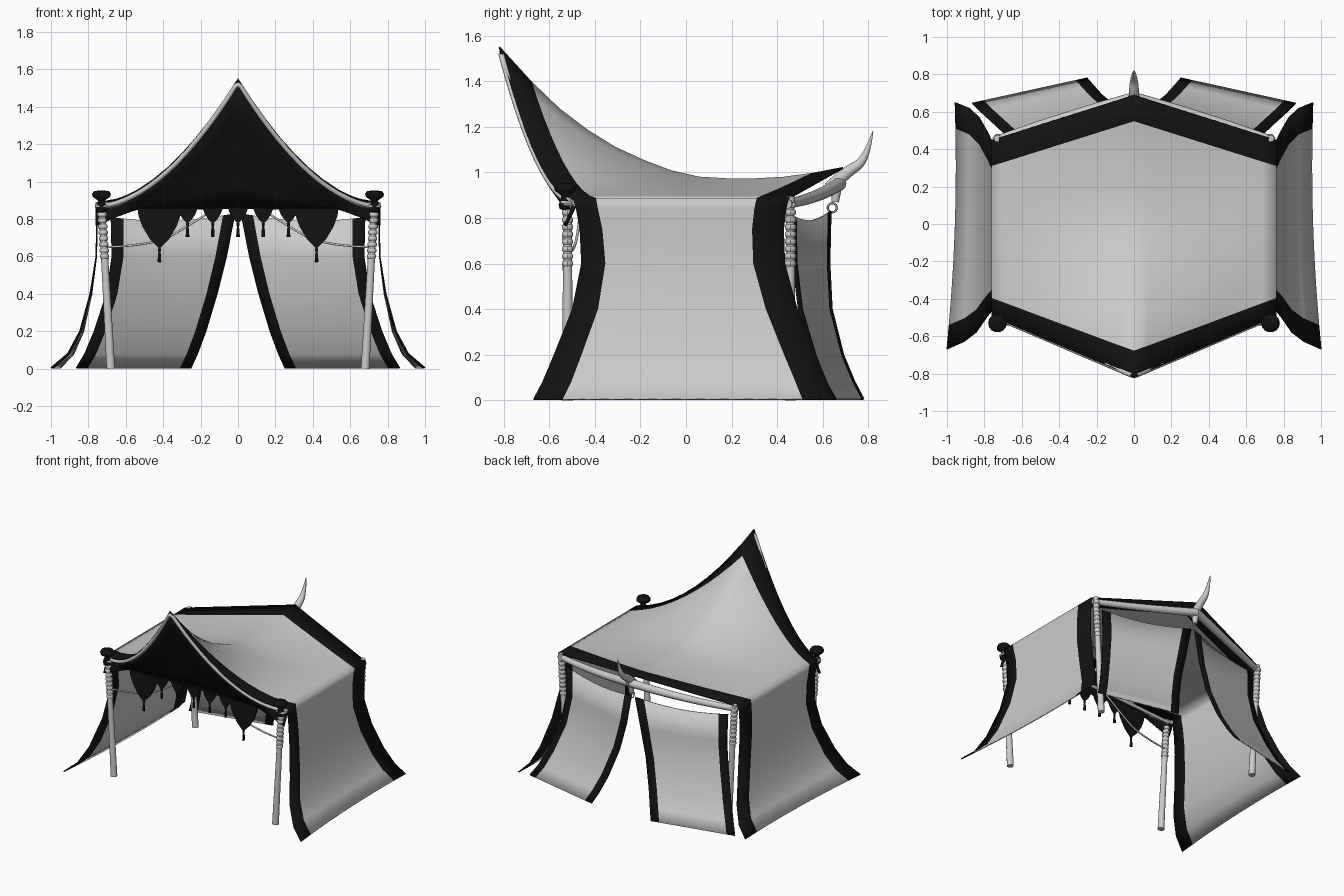
import bpy, math
from mathutils import Vector

if "Cube" in bpy.data.objects:
    bpy.data.objects.remove(bpy.data.objects["Cube"])

black = bpy.data.materials.new("black_trim")
black.diffuse_color = (0.006, 0.006, 0.006, 1)
black.use_nodes = True
black.node_tree.nodes["Principled BSDF"].inputs["Base Color"].default_value = black.diffuse_color


def link(name, data):
    ob = bpy.data.objects.new(name, data)
    bpy.context.collection.objects.link(ob)
    return ob


def mesh(name, verts, faces, mats=(None,), ids=None, thick=0):
    me = bpy.data.meshes.new(name)
    me.from_pydata(verts, [], faces)
    for m in mats:
        me.materials.append(m)
    if ids:
        me.polygons.foreach_set("material_index", ids)
    me.update()
    ob = link(name, me)
    if thick:
        mod = ob.modifiers.new("thickness", 'SOLIDIFY')
        mod.thickness, mod.offset = thick, 0
    return ob


def smooth(ob):
    ob.data.polygons.foreach_set("use_smooth", [True] * len(ob.data.polygons))
    return ob


def cloth(name, rows, trim=(), mats=(None, black), thick=0.008):
    """Sheet through equal-length rows; columns listed in trim are black."""
    n = len(rows[0])
    faces, ids = [], []
    for i in range(len(rows) - 1):
        for j in range(n - 1):
            a = i * n + j
            faces.append((a, a + 1, a + n + 1, a + n))
            ids.append(1 if j in trim else 0)
    return smooth(mesh(name, [p for r in rows for p in r], faces, mats, ids, thick))


def tube(name, pts, radius, radii=None, mat=None):
    cu = bpy.data.curves.new(name, 'CURVE')
    cu.dimensions, cu.bevel_depth, cu.bevel_resolution = '3D', radius, 3
    cu.use_fill_caps, cu.resolution_u = True, 5
    sp = cu.splines.new('NURBS')
    sp.points.add(len(pts) - 1)
    for i, p in enumerate(pts):
        sp.points[i].co = (*p, 1)
        sp.points[i].radius = radii[i] if radii else 1
    sp.order_u, sp.use_endpoint_u = min(3, len(pts)), True
    cu.materials.append(mat)
    return link(name, cu)


def lathe(name, prof, loc, mat=None, n=14):
    rows = [[(loc[0] + r * math.cos(2 * math.pi * k / n), loc[1] + r * math.sin(2 * math.pi * k / n), loc[2] + z)
             for k in range(n + 1)] for r, z in prof]
    return cloth(name, rows, mats=(mat,), thick=0)


def interp(tab, t):
    for (a, va), (b, vb) in zip(tab, tab[1:]):
        if t <= b:
            return va + (vb - va) * (t - a) / (b - a)
    return tab[-1][1]


# Canopy: swept roof and flared side walls in one sheet
RIDGE = [(0, 1.55), (.09, 1.40), (.2, 1.24), (.32, 1.12), (.45, 1.03), (.54, .985),
         (.62, .97), (.78, .97), (.88, .985), (1, 1.02)]
WALL = [(.758, .84, -.483, .44), (.755, .75, -.467, .43), (.758, .6, -.46, .435), (.79, .4, -.50, .49),
        (.845, .2, -.58, .57), (.91, .08, -.63, .62), (1.0, .004, -.67, .65)]
EAVE = .885


def roof_point(x, y=None):
    a = min(abs(x) / .76, 1)
    yf, yb = -.82 + .325 * a, .69 - .24 * a
    v = 0 if y is None else (y - yf) / (yb - yf)
    p = 1.85 - .85 * min(v / .6, 1)
    return (x, yf if y is None else y, EAVE + (interp(RIDGE, v) - EAVE) * (1 - a) ** p)


def columns(yf, yb, f=.12, b=.14, n=10):
    return [yf] + [yf + f + (yb - yf - f - b) * k / n for k in range(n + 1)] + [yb]


def wall_row(s, x, z, yf, yb):
    row = []
    for y in columns(yf, yb, .09 + .04 * (1 - z)):
        v = (y - yf) / (yb - yf)
        row.append((s * (.755 + (x - .755) * (1 - .55 * v + .37 * v * v)), y, z))
    return row


N = 10
rows = [wall_row(-1, *w) for w in reversed(WALL)]
for k in range(-N, N + 1):
    x = .76 * k / N
    a = abs(k) / N
    rows.append([roof_point(x, y) for y in columns(-.82 + .325 * a, .69 - .24 * a, .14 - .04 * a)])
rows += [wall_row(1, *w) for w in WALL]
cloth("canopy", rows, trim=(0, 11))

# Pale rim and black gable under the front edge
edge = [Vector(roof_point(.76 * k / 20)) for k in range(-20, 21)]
tube("front_rim", [p + Vector((0, .006, -.018)) for p in edge], .013)
gable = []
for p in edge:
    top = p + Vector((0, .008, -.035))
    low = Vector((p.x, -.53, .855 - .09 * max(0, (abs(p.x) - .54) / .22)))
    gable.append([top.lerp(low, t / 5) for t in range(6)])
cloth("front_gable", gable, mats=(black,), thick=.012)

# Hanging pennants with tassels
for i, (x, w, tip) in enumerate([(-.42, .12, .64), (-.27, .055, .775), (-.135, .055, .775), (0, .055, .775),
                                 (.135, .055, .775), (.27, .055, .775), (.42, .12, .64)]):
    h = .875 - tip
    half = [(1, 0), (.93, .25), (.75, .5), (.42, .78), (.15, .92)]
    out = [(x + w * u, -.532, .875 - h * d) for u, d in half] + [(x, -.532, tip)]
    out += [(x - w * u, -.532, .875 - h * d) for u, d in reversed(half)]
    mesh(f"pennant_{i}", out, [list(range(len(out)))], (black,), thick=.012)
    lathe(f"tassel_{i}", [(0, .01), (.009, 0), (.005, -.02), (.008, -.03), (.01, -.07), (0, -.072)],
          (x, -.532, tip), black, 8)

# Rear curtain panels
OUTER = [(.68, .465, .81), (.675, .47, .6), (.705, .495, .4), (.77, .555, .2), (.82, .60, .08), (.865, .645, .004)]
INNER = [(.015, .635, .83), (.06, .63, .6), (.11, .64, .4), (.17, .69, .2), (.215, .74, .08), (.25, .78, .004)]
US = [0, .1, .2, .32, .44, .56, .68, .8, .9, 1]
for s in (-1, 1):
    rows = []
    for i, (o, q) in enumerate(zip(OUTER, INNER)):
        row = []
        for u in US:
            p = Vector(o).lerp(Vector(q), u)
            sag = .03 * math.sin(math.pi * u) if i == 0 else 0
            row.append((s * p.x, p.y, p.z - sag))
        rows.append(row)
    cloth("rear_curtain", rows, trim=(0, 8))

# Poles, wrappings, finials, beams and cords
for s in (-1, 1):
    for end, y, top in (("front", -.52, .89), ("rear", .458, .895)):
        tube(f"{end}_pole", [(s * .68, y, 0), (s * .705, y, .45), (s * .73, y, top)], .022, [1.1, .95, .85])
        for k in range(9):
            z = .60 + .032 * k
            lathe(f"{end}_pole_wrap", [(.018, -.013), (.025, -.008), (.025, .008), (.018, .013)],
                  (s * (.68 + .056 * z), y, z), n=10)
    lathe("finial", [(0, -.06), (.026, -.05), (.03, -.03), (.018, -.005), (.02, .01), (.048, .03),
                     (.05, .045), (.04, .06), (0, .063)], (s * .73, -.53, .89), black)
    bpy.ops.mesh.primitive_torus_add(location=(s * .73, -.52, .865), major_radius=.026, minor_radius=.011,
                                     major_segments=14, minor_segments=6)
    bpy.context.object.name = "pole_collar"
    tube("rear_beam", [(s * .75, .445, .862), (s * .38, .575, .885), (0, .675, .95)], .026, [.8, 1, 1.15])
    tube("front_cord", [(s * .70, -.51, .65), (s * .45, -.49, .66), (s * .27, -.47, .76), (s * .1, -.46, .87)], .006)
    tube("front_beam", [(s * .73, -.50, .862), (s * .38, -.50, .885), (0, -.50, .90)], .012)

# Rear horn with its collar and curtain ring
tube("horn", [(0, .63, .93), (0, .70, 1.0), (0, .79, 1.05), (0, .82, 1.18)], .028, [1.1, 1, .7, .08])
tube("horn_socket", [(0, .655, .87), (0, .665, .97)], .024, [.7, 1.2])
bpy.ops.mesh.primitive_torus_add(location=(0, .642, .845), rotation=(0, math.pi / 2, 0), major_radius=.02,
                                 minor_radius=.005, major_segments=14, minor_segments=6)
bpy.context.object.name = "curtain_ring"
